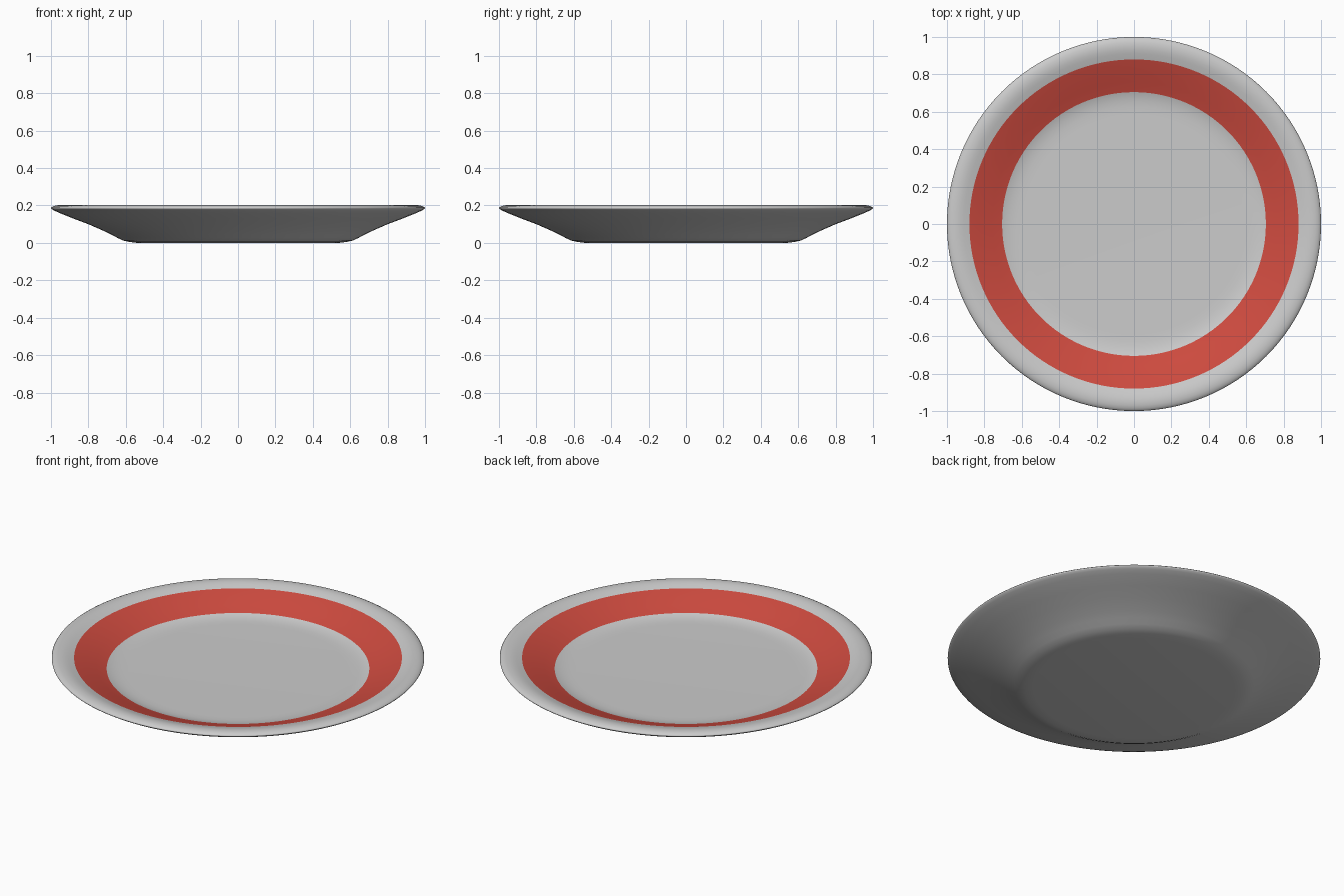
import bpy, bmesh, math

if "Cube" in bpy.data.objects:
    bpy.data.objects.remove(bpy.data.objects["Cube"])

SEGMENTS = 128
# Lathe profile (radius, z): underside centre, round the rim, to the well centre
under = [(0.0, 0.0), (0.54, 0.0), (0.585, 0.006), (0.615, 0.013), (0.645, 0.027),
         (0.68, 0.046), (0.72, 0.065), (0.80, 0.1), (0.88, 0.13), (0.955, 0.16)]
rim = [(0.983, 0.173), (0.996, 0.181), (1.0, 0.186), (0.996, 0.191), (0.985, 0.197),
       (0.97, 0.201), (0.95, 0.202), (0.93, 0.2), (0.91, 0.195)]
band = [(0.88, 0.186), (0.82, 0.165), (0.76, 0.143), (0.705, 0.122)]
well = [(0.685, 0.116), (0.66, 0.111), (0.63, 0.108), (0.59, 0.107), (0.0, 0.107)]
profile = under + rim + band + well
band_start = len(under + rim)
band_end = band_start + len(band) - 1

# Plate body
bm = bmesh.new()
rings = []
for r, z in profile:
    count = SEGMENTS if r else 1
    rings.append([bm.verts.new((r * math.cos(2 * math.pi * i / SEGMENTS),
                                r * math.sin(2 * math.pi * i / SEGMENTS), z))
                  for i in range(count)])
for k, (a, b) in enumerate(zip(rings, rings[1:])):
    for i in range(SEGMENTS):
        j = (i + 1) % SEGMENTS
        corners = [a[i % len(a)], a[j % len(a)], b[j % len(b)], b[i % len(b)]]
        face = bm.faces.new(list(dict.fromkeys(corners)))
        face.smooth = True
        face.material_index = int(band_start <= k < band_end)
bmesh.ops.recalc_face_normals(bm, faces=bm.faces[:])

mesh = bpy.data.meshes.new("plate")
bm.to_mesh(mesh)
bm.free()
plate = bpy.data.objects.new("plate", mesh)
bpy.context.collection.objects.link(plate)

# Plain glaze and painted red band
glaze = bpy.data.materials.new("glaze")
red = bpy.data.materials.new("red_band")
red.diffuse_color = (0.62, 0.07, 0.05, 1)
red.use_nodes = True
red.node_tree.nodes["Principled BSDF"].inputs["Base Color"].default_value = red.diffuse_color
mesh.materials.append(glaze)
mesh.materials.append(red)
